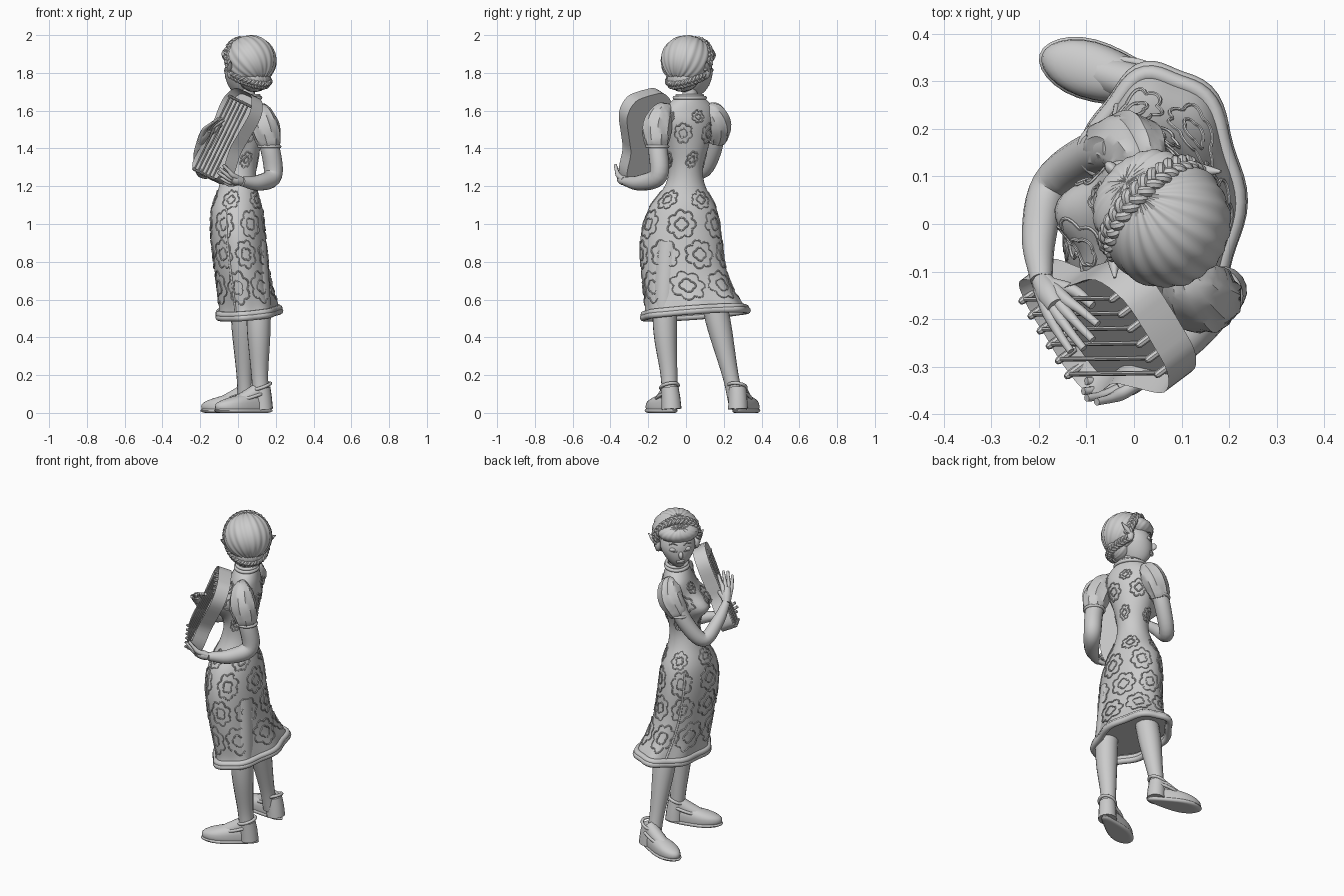
import bpy, bmesh, math
from math import sin, cos, pi, exp
from mathutils import Vector, Matrix

if "Cube" in bpy.data.objects:
    bpy.data.objects.remove(bpy.data.objects["Cube"], do_unlink=True)

grey = bpy.data.materials.new("plain grey")
grey.use_nodes = True
COLOUR = (0.6, 0.6, 0.6, 1)
grey.diffuse_color = COLOUR
grey.node_tree.nodes["Principled BSDF"].inputs["Base Color"].default_value = COLOUR
made = []


def add(name, mesh):
    ob = bpy.data.objects.new(name, mesh)
    bpy.context.collection.objects.link(ob)
    mesh.materials.clear()
    mesh.materials.append(grey)
    made.append(ob)
    return ob


def from_bmesh(name, bm):
    bmesh.ops.recalc_face_normals(bm, faces=bm.faces)
    mesh = bpy.data.meshes.new(name)
    bm.to_mesh(mesh)
    bm.free()
    return add(name, mesh)


def spline(points, steps=6):
    """Catmull-Rom through tuples of any length."""
    p = [Vector(q) for q in points]
    p = [2 * p[0] - p[1]] + p + [2 * p[-1] - p[-2]]
    out = []
    for a, b, c, d in zip(p, p[1:], p[2:], p[3:]):
        for i in range(steps):
            t = i / steps
            out.append(0.5 * (2 * b + (c - a) * t + (2 * a - 5 * b + 4 * c - d) * t * t
                              + (3 * b - a - 3 * c + d) * t ** 3))
    return out + [p[-2]]


def tubes(name, paths, cyclic=False, res=3):
    """Round tubes along paths of (x, y, z, radius)."""
    cu = bpy.data.curves.new(name, 'CURVE')
    cu.dimensions = '3D'
    cu.bevel_depth = 1
    cu.bevel_resolution = res
    cu.use_fill_caps = True
    for path in paths:
        s = cu.splines.new('POLY')
        s.points.add(len(path) - 1)
        s.use_cyclic_u = cyclic
        for pt, (x, y, z, r) in zip(s.points, path):
            pt.co = (x, y, z, 1)
            pt.radius = r
    ob = bpy.data.objects.new(name, cu)
    bpy.context.collection.objects.link(ob)
    bpy.context.view_layer.update()
    mesh = bpy.data.meshes.new_from_object(ob.evaluated_get(bpy.context.evaluated_depsgraph_get()))
    bpy.data.objects.remove(ob, do_unlink=True)
    return add(name, mesh)


def ball(name, centre, radii, frame=Matrix(), shape=None, keep=None, seg=32):
    """Ellipsoid in a frame; shape(v) bends the unit sphere, keep(v) trims it."""
    bm = bmesh.new()
    bmesh.ops.create_uvsphere(bm, u_segments=seg, v_segments=seg // 2, radius=1)
    for v in bm.verts:
        if shape:
            v.co = shape(v.co.copy())
        v.co = Vector(a * b for a, b in zip(v.co, radii)) + Vector(centre)
    if keep:
        bmesh.ops.delete(bm, geom=[v for v in bm.verts if not keep(v.co)], context='VERTS')
    bm.transform(frame)
    return from_bmesh(name, bm)


# Dress: rings of z, centre x, centre y, radius x, radius y, twist in degrees
RINGS = spline([
    (.52, .055, .05, .16, .275, 0), (.57, .05, .04, .155, .255, 0), (.66, .035, .01, .147, .235, 0),
    (.8, .015, -.018, .145, .222, 0), (.95, 0, -.025, .145, .213, 0), (1.08, -.005, -.018, .135, .18, 0),
    (1.2, 0, -.005, .1, .108, 5), (1.3, .01, 0, .088, .09, 15), (1.42, .02, .01, .1, .115, 25),
    (1.53, .035, .015, .1, .142, 30), (1.6, .04, .02, .085, .142, 30), (1.645, .045, .02, .07, .11, 30),
    (1.68, .05, .02, .052, .062, 30)], 5)


def dress_point(t, z, lift=0):
    z = min(max(z, RINGS[0][0]), RINGS[-1][0] - .0001)
    lo, hi = next((a, b) for a, b in zip(RINGS, RINGS[1:]) if z <= b[0])
    _, cx, cy, rx, ry, turn = lo.lerp(hi, (z - lo[0]) / (hi[0] - lo[0]))
    low = max(0, (.75 - z) / .23)
    out = lift + .008 * low * cos(7 * t)
    for side in (-.5, .5):  # bust
        d = (t - pi - side + pi) % (2 * pi) - pi
        out += .085 * exp(-(d / .48) ** 2 - ((z - 1.45) / .07) ** 2)
    x, y = (rx + out) * cos(t), (ry + out) * sin(t)
    a = math.radians(turn)
    return Vector((cx + x * cos(a) - y * sin(a), cy + x * sin(a) + y * cos(a),
                   z + low * (.02 * sin(t) + .015 * cos(t))))


SIDES = 72
ANGLES = [2 * pi * i / SIDES for i in range(SIDES)]
bm = bmesh.new()
loops = [[bm.verts.new(dress_point(t, r[0])) for t in ANGLES] for r in RINGS]
for a, b in zip(loops, loops[1:]):
    for i in range(SIDES):
        j = (i + 1) % SIDES
        bm.faces.new((a[i], a[j], b[j], b[i]))
from_bmesh("dress", bm)
bm = bmesh.new()
bm.faces.new([bm.verts.new(dress_point(t, .56, -.002)) for t in ANGLES])
from_bmesh("underskirt", bm)
tubes("hem_roll", [[(*dress_point(t, z), .018) for t in ANGLES] for z in (.525, .54)], True)
tubes("collar", [[(*dress_point(t, z, .006), .01) for t in ANGLES] for z in (1.668, 1.68)], True)
tubes("slit_piping", [[(*dress_point(t, .54 + .02 * i), .006) for i in range(28)] for t in (-2, 2.2)])

# Raised scalloped flower outlines over the cloth
flowers = []
for row, (z0, count, size) in enumerate([(.67, 7, .075), (.84, 7, .07), (1, 6, .07),
                                         (1.13, 5, .045), (1.34, 4, .04), (1.48, 5, .05), (1.57, 5, .03)]):
    for k in range(count):
        t0 = 2 * pi * (k + .5 * (row % 2)) / count
        for scale, lobes in ((1, 7), (.45, 4)):
            path = []
            for i in range(56):
                p = 2 * pi * i / 56
                r = size * scale * (.85 + .25 * abs(cos(lobes * p / 2 + k)))
                path.append((*dress_point(t0 + r * cos(p) / (.2 if z0 < 1.1 else .13), z0 + r * sin(p), .001), .004))
            flowers.append(path)
tubes("raised_flowers", flowers, True, 1)

# Legs and strapped shoes
LEGS = {"left": [(.07, -.09, .9, .08), (.105, -.11, .6, .067), (.11, -.11, .42, .062), (.115, -.09, .2, .045), (.125, -.085, .06, .044)],
        "right": [(.03, .08, .9, .08), (.03, .145, .6, .068), (.03, .178, .45, .064), (.035, .235, .2, .043), (.04, .265, .06, .042)]}


def shoe_shape(v):
    """Toe at +x: low and wide in front, tall and narrow behind."""
    width = .85 + .25 * sin(1.8 * v.x)
    return Vector((v.x, v.y * width, max(v.z, 0) ** .7 * (1 - .4 * v.x) + max(min(v.z, 0), -.3)))


for side, centre, heading in (("left", (.03, -.122), 204), ("right", (-.038, .308), 163)):
    tubes(side + "_leg", [spline(LEGS[side])], res=6)
    frame = Matrix.Translation((*centre, 0)) @ Matrix.Rotation(math.radians(heading), 4, 'Z')
    ball(side + "_shoe", (0, 0, .032), (.163, .064, .068), frame, shoe_shape)
    ball(side + "_sole", (0, 0, .012), (.168, .069, .012), frame,
         lambda v: Vector((v.x, v.y * (.85 + .25 * sin(1.8 * v.x)), max(-1, min(1, 2 * v.z)))))
    tubes(side + "_instep", [[(*(frame @ Vector(p)), r) for *p, r in
                              spline([(-.1, 0, .13, .04), (-.03, 0, .085, .042), (.07, 0, .04, .035)])]])
    tubes(side + "_heel_counter", [[(*(frame @ Vector(p)), r) for *p, r in
                                    ((-.112, 0, .02, .053), (-.108, .002, .08, .05), (-.102, .006, .135, .046))]], res=6)
    strap = [frame @ Vector((-.1 + .048 * cos(t), .007 + .046 * sin(t), .14 - .018 * cos(t))) for t in ANGLES]
    rim = [frame @ Vector((-.045 + .085 * cos(t), .044 * sin(t), .088 - .025 * cos(t))) for t in ANGLES]
    tubes(side + "_straps", [[(*p, .009) for p in loop] for loop in (strap, rim)], True)

# Arms, puffed sleeves and cuffs
ARMS = {"left": [(.12, -.12, 1.56, .05), (.165, -.148, 1.42, .052), (.185, -.145, 1.26, .05),
                 (.11, -.24, 1.218, .042), (.02, -.32, 1.225, .025)],
        "right": [(-.02, .16, 1.56, .05), (-.09, .145, 1.4, .047), (-.175, .08, 1.28, .042),
                  (-.2, -.03, 1.36, .036), (-.195, -.12, 1.44, .023)]}
SLEEVES = {"left": [(.09, -.08, 1.62, .02), (.115, -.125, 1.588, .058), (.14, -.152, 1.52, .075), (.16, -.155, 1.45, .068), (.166, -.152, 1.41, .055)],
           "right": [(.03, .1, 1.62, .02), (.015, .14, 1.59, .058), (-.01, .165, 1.53, .07), (-.045, .162, 1.47, .062), (-.06, .155, 1.44, .052)]}
for side in ARMS:
    tubes(side + "_arm", [spline(ARMS[side])], res=6)
    sleeve = tubes(side + "_sleeve", [spline(SLEEVES[side], 8)], res=10)
    core = spline(SLEEVES[side])
    for v in sleeve.data.vertices:  # soft gathers
        near = min(core, key=lambda q: (q.xyz - v.co).length)
        d = v.co - near.xyz
        v.co += d * .06 * sin(9 * math.atan2(d.y, d.x) + 25 * v.co.z)
    x, y, z, r = SLEEVES[side][-1]
    tubes(side + "_cuff", [[(x + r * cos(t), y + r * sin(t), z, .009) for t in ANGLES]], True)


def hand(name, wrist, tip, across, curl):
    """Palm, four curled fingers and a thumb from wrist towards tip."""
    wrist, tip, across, curl = map(Vector, (wrist, tip, across, curl))
    across.normalize()
    reach = tip - wrist
    paths = []
    for k in (-1.5, -.5, .5, 1.5):
        long = 1 - .06 * k * k
        spots = [(.05, .008, 0), (.45, .015, 0), (.75 * long, .022, .4), (long, .027, 1)]
        paths.append(spline([(*(wrist + reach * a + across * k * w + curl * c), .011 + .003 * (a < .5) - .003 * c)
                             for a, w, c in spots]))
    paths.append(spline([(*(wrist + reach * a - across * w + curl * c), r)
                         for a, w, c, r in ((.1, .01, 0, .014), (.4, .045, .3, .013), (.65, .055, .8, .009))]))
    paths.append(spline([(*wrist, .022), (*(wrist + reach * .25), .027), (*(wrist + reach * .48), .022)]))
    tubes(name, paths)


hand("left_hand", (.02, -.32, 1.225), (-.095, -.375, 1.255), (.2, -.4, .6), (-.01, .015, .03))
hand("right_hand", (-.195, -.12, 1.44), (-.125, -.235, 1.57), (-.5, -.5, -.1), (.03, -.02, -.01))

# Stringed instrument: waisted shell with a sunken front
U = Vector((.5, -.82, -.24)).normalized()
V = Vector((.43, 0, .9)).normalized()
N = U.cross(V).normalized()
harp = Matrix.Translation((-.05, -.215, 1.468)) @ Matrix((U, V, N)).transposed().to_4x4()
half = spline([(0, .25), (.09, .238), (.143, .16), (.13, .03), (.12, -.06), (.143, -.16), (.133, -.225), (.07, -.25), (0, -.25)], 4)
outline = [tuple(p) for p in half] + [(-p[0], p[1]) for p in half[-2:0:-1]]
bm = bmesh.new()
back = bm.faces.new([bm.verts.new((x, y, -.04)) for x, y in outline])
new = bmesh.ops.extrude_face_region(bm, geom=[back])["geom"]
bmesh.ops.translate(bm, verts=[g for g in new if isinstance(g, bmesh.types.BMVert)], vec=(0, 0, .078))
bmesh.ops.recalc_face_normals(bm, faces=bm.faces)
front = [f for f in bm.faces if len(f.verts) > 4 and f.calc_center_median().z > 0]
bmesh.ops.inset_region(bm, faces=front, thickness=.016)
bmesh.ops.translate(bm, verts=front[0].verts[:], vec=(0, 0, -.045))
bm.transform(harp)
from_bmesh("instrument_body", bm)
strings, pegs = [], []
for i in range(6):
    x = -.095 + .038 * i
    top, low = harp @ Vector((x, .19, .035)), harp @ Vector((x, -.24, .04))
    strings.append([(*top, .005), (*low, .005)])
    for end in (top, low):
        pegs.append([(*(end - N * .04), .008), (*(end + N * .006), .008), (*(end + N * .012), .005)])
tubes("strings", strings, res=2)
tubes("string_pegs", pegs, res=2)

# Head frame: x to her right, y forward, z up
head = Matrix.Translation((.05, .02, 1.84)) @ Matrix.Rotation(pi / 4, 4, 'Z')
tubes("neck", [[(.05, .02, 1.6, .045), (.05, .02, 1.68, .04), (.045, .025, 1.78, .042)]], res=6)
ball("face", (0, .03, -.04), (.1, .1, .122), head,
     lambda v: Vector((v.x * (1 + .35 * min(v.z, 0)), v.y - .12 * min(v.z, 0), v.z)))
COMB = Matrix.Rotation(math.radians(-35), 3, 'X')


def strands(v):
    """Grooves combed from the front of the crown down to the nape."""
    turn = math.atan2(v.y, v.x)
    return COMB @ (v * (1 + .014 * cos(20 * turn + 3 * v.z) + .008 * cos(9 * turn)))


ball("hair", (0, -.022, .025), (.137, .138, .133), head, strands,
     lambda p: p.y < .03 or p.z > .05 + .25 * abs(p.x) * (p.y < .06), 120)
ball("fringe", (0, .045, .055), (.117, .09, .06), head, strands, seg=64)
ball("nape_hair", (0, -.055, -.07), (.092, .075, .07), head, strands, seg=64)


def braid(name, path_at, thick):
    """Three strands plaited flat along a path."""
    paths = []
    for s in range(3):
        path = []
        for i in range(121):
            p = path_at(i / 120)
            w = 42 * i / 120 + s * 2 * pi / 3
            out = p.normalized()
            side = out.cross(path_at(i / 120 + .01) - p).normalized()
            path.append((*(head @ (p + out * thick * .5 * sin(2 * w) + side * thick * cos(w))), thick * .72))
        paths.append(path)
    tubes(name, paths, res=2)


braid("crown_braid", lambda u: Vector((.122 * cos(pi * (1.2 * u - .1)), .015 + .045 * sin(pi * (1.2 * u - .1)),
                                       .01 + .122 * sin(pi * (1.2 * u - .1)))), .016)
braid("nape_braid", lambda u: Vector((.108 * cos(pi * u), .01 - .125 * sin(pi * u), -.05 - .055 * sin(pi * u))), .015)

# Facial features
ball("nose", (0, .135, -.055), (.013, .02, .022), head, seg=16)
for name, z, w in (("upper_lip", -.095, .026), ("lower_lip", -.104, .022)):
    ball(name, (0, .122, z), (w, .014, .007), head, seg=16)
features = []
for m, side in ((-1, "left"), (1, "right")):
    ball(side + "_eye", (m * .04, .112, -.025), (.022, .014, .014), head, seg=16)
    ball(side + "_ear", (m * .112, .015, -.035), (.018, .022, .036), head, seg=16)
    features.append([(*(head @ Vector((m * x, y, z))), r) for x, y, z, r in
                     spline([(.11, .02, -.03, .018), (.135, -.005, -.005, .013), (.158, -.03, .022, .003)])])
    for z, bow in ((-.032, -.006), (.004, .01)):  # closed lashes and brows
        features.append([(*(head @ Vector((m * x, y, z + b * bow))), .003) for x, y, b in
                         spline([(.018, .128, 0), (.04, .122, 1), (.063, .106, 0)])])
tubes("ear_tips_lashes_brows", features)

# Smooth shading with sharp creases kept
bpy.ops.object.select_all(action='DESELECT')
for ob in made:
    ob.select_set(True)
bpy.context.view_layer.objects.active = made[0]
bpy.ops.object.shade_smooth_by_angle(angle=math.radians(40))
